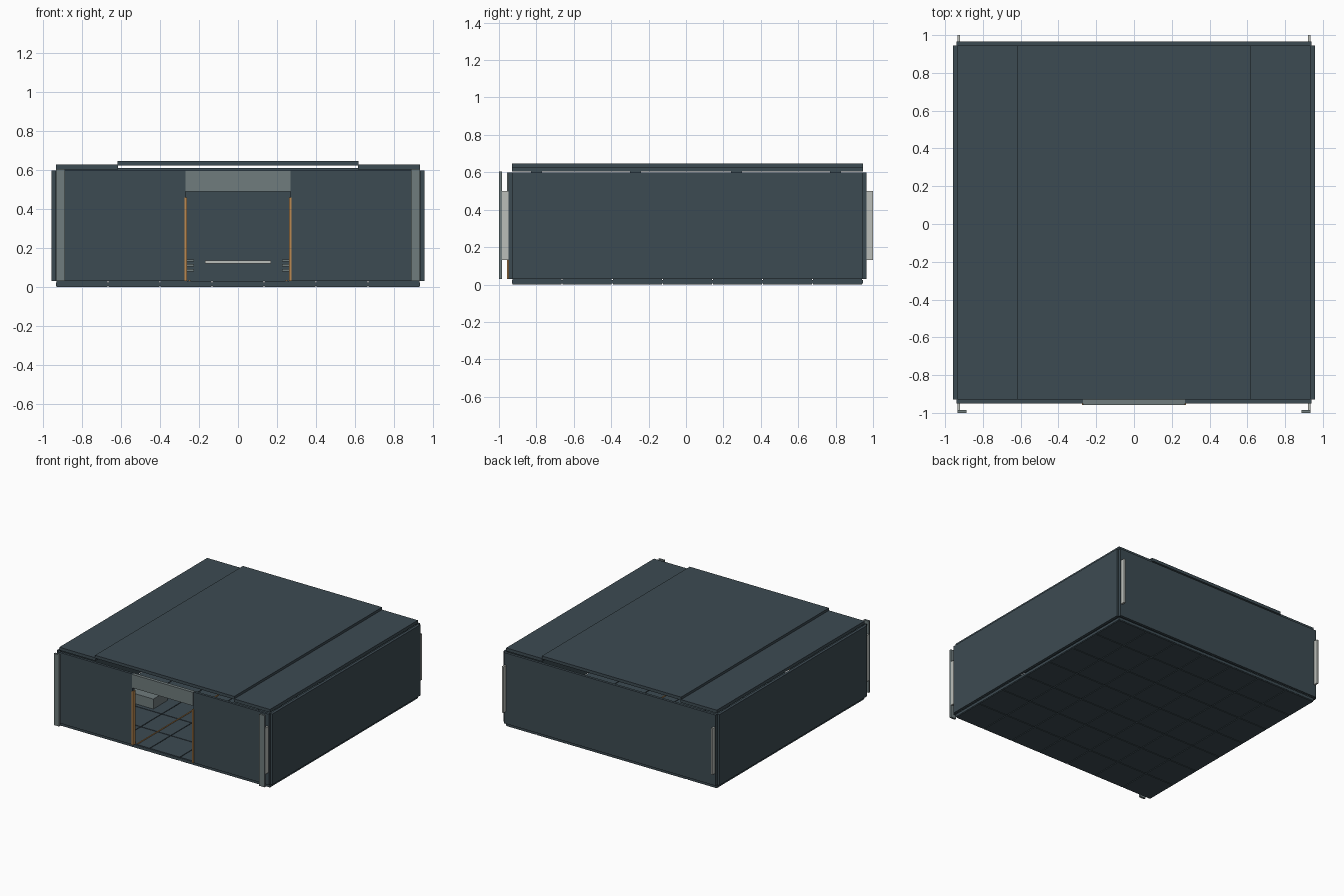
import bpy
from mathutils import Vector

cube = bpy.data.objects.get("Cube")
if cube:
    bpy.data.objects.remove(cube, do_unlink=True)


def material(name, rgb):
    m = bpy.data.materials.new(name)
    m.use_nodes = True
    m.diffuse_color = (*rgb, 1)
    bsdf = next(n for n in m.node_tree.nodes if n.type == 'BSDF_PRINCIPLED')
    bsdf.inputs["Base Color"].default_value = (*rgb, 1)
    return m


SLATE = material("dark slate", (0.046, 0.07, 0.085))
GREY = material("grey green", (0.16, 0.2, 0.205))
LIGHT = material("light grey", (0.5, 0.52, 0.49))
WOOD = material("orange wood", (0.5, 0.25, 0.08))


def box(name, x, y, z, mat):
    """Box from its (low, high) extent on each axis."""
    bpy.ops.mesh.primitive_cube_add(size=1)
    ob = bpy.context.object
    ob.name = ob.data.name = name
    lo, hi = (Vector(v) for v in zip(x, y, z))
    for v in ob.data.vertices:
        v.co = (lo + hi) / 2 + v.co * (hi - lo)
    ob.data.materials.append(mat)
    return ob


def pair(name, x, y, z, mat):
    """The same box on both sides of x = 0."""
    box("left_" + name, x, y, z, mat)
    box("right_" + name, (-x[1], -x[0]), y, z, mat)


HALF, FRONT, BACK = 0.935, -0.93, 0.945
FLOOR, TOP = 0.03, 0.598
DOOR = 0.27

# Floor: a square grid of tiles with thin seams
tiles, seam = 7, 0.003
step_x, step_y = 2 * HALF / tiles, (BACK - FRONT) / tiles
for i in range(tiles):
    for j in range(tiles):
        x, y = -HALF + i * step_x, FRONT + j * step_y
        box("floor_tile", (x + seam, x + step_x - seam),
            (y + seam, y + step_y - seam), (0, FLOOR), SLATE)
box("floor_base", (-HALF, HALF), (FRONT, BACK), (0.006, FLOOR - 0.006), SLATE)

# Walls
pair("side_wall", (HALF, 0.957), (FRONT, BACK), (FLOOR, TOP), SLATE)
pair("front_wall", (DOOR, 0.94), (-0.95, FRONT), (FLOOR, TOP), SLATE)
box("back_wall", (-0.94, 0.94), (BACK, 0.966), (FLOOR, TOP), SLATE)

# Doorway
box("door_lintel", (-DOOR, DOOR), (-0.957, FRONT), (0.49, TOP), GREY)
pair("door_post", (0.262, 0.274), (-0.957, -0.925), (FLOOR, 0.46), WOOD)

# Corner trim with its light standoff bars
pair("front_corner_strip", (0.888, HALF), (-1.0, -0.984), (FLOOR, 0.605), GREY)
pair("front_standoff", (0.92, HALF), (-0.984, -0.95), (0.13, 0.5), LIGHT)
pair("back_standoff", (0.92, HALF), (0.966, 1.0), (0.13, 0.5), LIGHT)

# Roof: two side panels and a raised middle panel on thin beams
pair("roof_side_panel", (0.615, HALF), (FRONT, BACK), (0.603, 0.628), SLATE)
box("roof_middle_panel", (-0.618, 0.618), (FRONT, BACK), (0.624, 0.648), SLATE)
for y in (-0.8, -0.27, 0.27, 0.8):
    box("roof_beam", (-0.93, 0.93), (y - 0.03, y + 0.03), (0.596, 0.612), SLATE)

# Fittings inside
pair("storage_box", (0.5, 0.72), (-0.36, -0.18), (FLOOR, 0.11), GREY)
pair("floor_rail", (0.245, 0.253), (-0.92, 0.9), (FLOOR, 0.035), WOOD)
box("back_rail", (-0.17, 0.17), (0.92, BACK), (0.12, 0.135), LIGHT)
for z in (0.08, 0.105, 0.13):
    pair("wall_bracket", (0.225, 0.265), (0.91, BACK), (z, z + 0.012), GREY)
